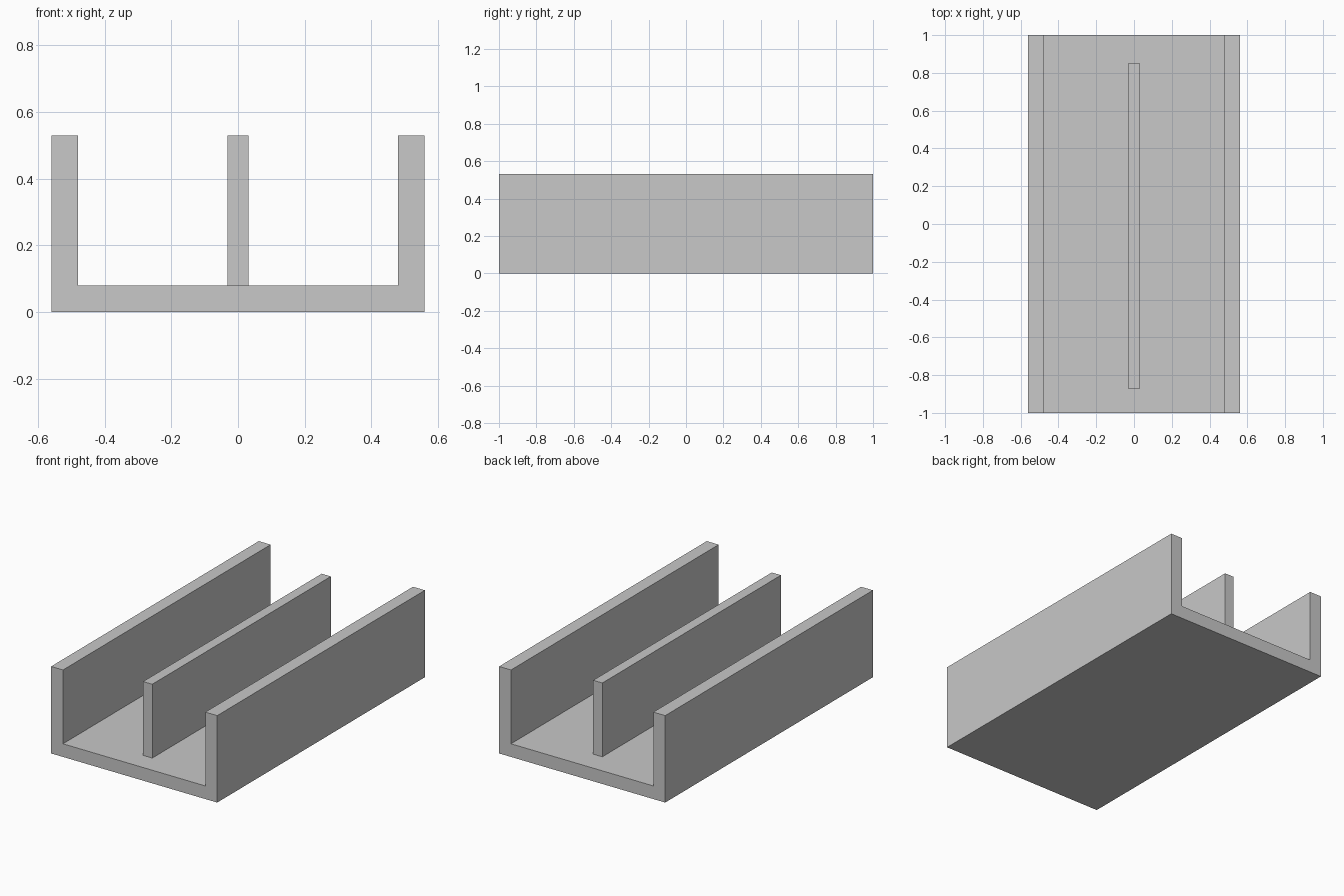
import bpy
import bmesh
from mathutils import Vector

cube = bpy.data.objects.get("Cube")
if cube:
    bpy.data.objects.remove(cube, do_unlink=True)

HALF_WIDTH, HEIGHT, WALL = 0.56, 0.53, 0.08

grey = bpy.data.materials.new("light_grey")
grey.use_nodes = True
colour = (0.58, 0.58, 0.58, 1)
grey.diffuse_color = colour
grey.node_tree.nodes["Principled BSDF"].inputs["Base Color"].default_value = colour


def extrude_profile(name, profile, y_front, y_back):
    """Extrude an XZ outline along Y into a solid."""
    bm = bmesh.new()
    face = bm.faces.new([bm.verts.new((x, y_front, z)) for x, z in profile])
    result = bmesh.ops.extrude_face_region(bm, geom=[face])
    moved = [v for v in result["geom"] if isinstance(v, bmesh.types.BMVert)]
    bmesh.ops.translate(bm, verts=moved, vec=Vector((0, y_back - y_front, 0)))
    bmesh.ops.recalc_face_normals(bm, faces=bm.faces)
    mesh = bpy.data.meshes.new(name)
    bm.to_mesh(mesh)
    bm.free()
    mesh.materials.append(grey)
    obj = bpy.data.objects.new(name, mesh)
    bpy.context.collection.objects.link(obj)
    return obj


# U-shaped channel: floor and two side walls, mirrored outline
inner = HALF_WIDTH - WALL
half = [(HALF_WIDTH, 0), (HALF_WIDTH, HEIGHT), (inner, HEIGHT), (inner, WALL)]
outline = half + [(-x, z) for x, z in reversed(half)]
extrude_profile("channel", outline, -1, 1)

# Shorter upright divider standing on the floor
t = 0.031
extrude_profile("center_divider",
                [(-t, WALL), (t, WALL), (t, HEIGHT), (-t, HEIGHT)], -0.87, 0.85)
